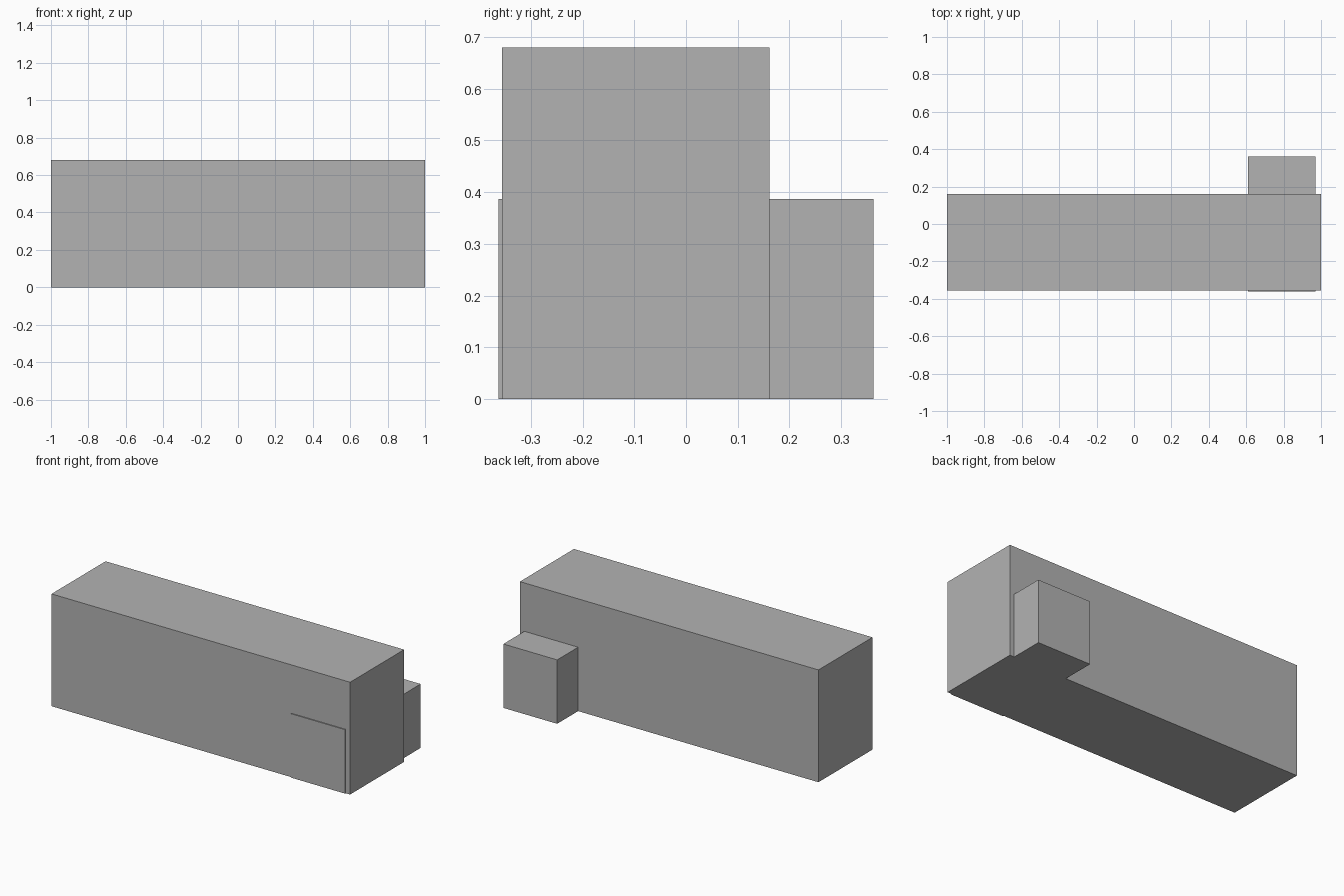
import bpy

# Remove the default object
cube = bpy.data.objects.get("Cube")
if cube:
    bpy.data.objects.remove(cube, do_unlink=True)

# Single flat grey
grey = bpy.data.materials.new("plain_grey")
grey.use_nodes = True
colour = (0.45, 0.45, 0.45, 1.0)
grey.diffuse_color = colour
grey.node_tree.nodes["Principled BSDF"].inputs["Base Color"].default_value = colour


def box(name, low, high):
    """Add a flat-faced box spanning two opposite corners."""
    centre = [(a + b) / 2 for a, b in zip(low, high)]
    bpy.ops.mesh.primitive_cube_add(size=1, location=centre)
    part = bpy.context.object
    part.name = name
    part.scale = [b - a for a, b in zip(low, high)]
    bpy.ops.object.transform_apply(location=False, rotation=False, scale=True)
    part.data.materials.append(grey)
    return part


# Long main block
box("main_block", (-1, -0.356, 0), (1, 0.161, 0.68))

# Low cross block: just proud of the front, projecting from the back
box("cross_block", (0.61, -0.362, 0), (0.97, 0.362, 0.387))
